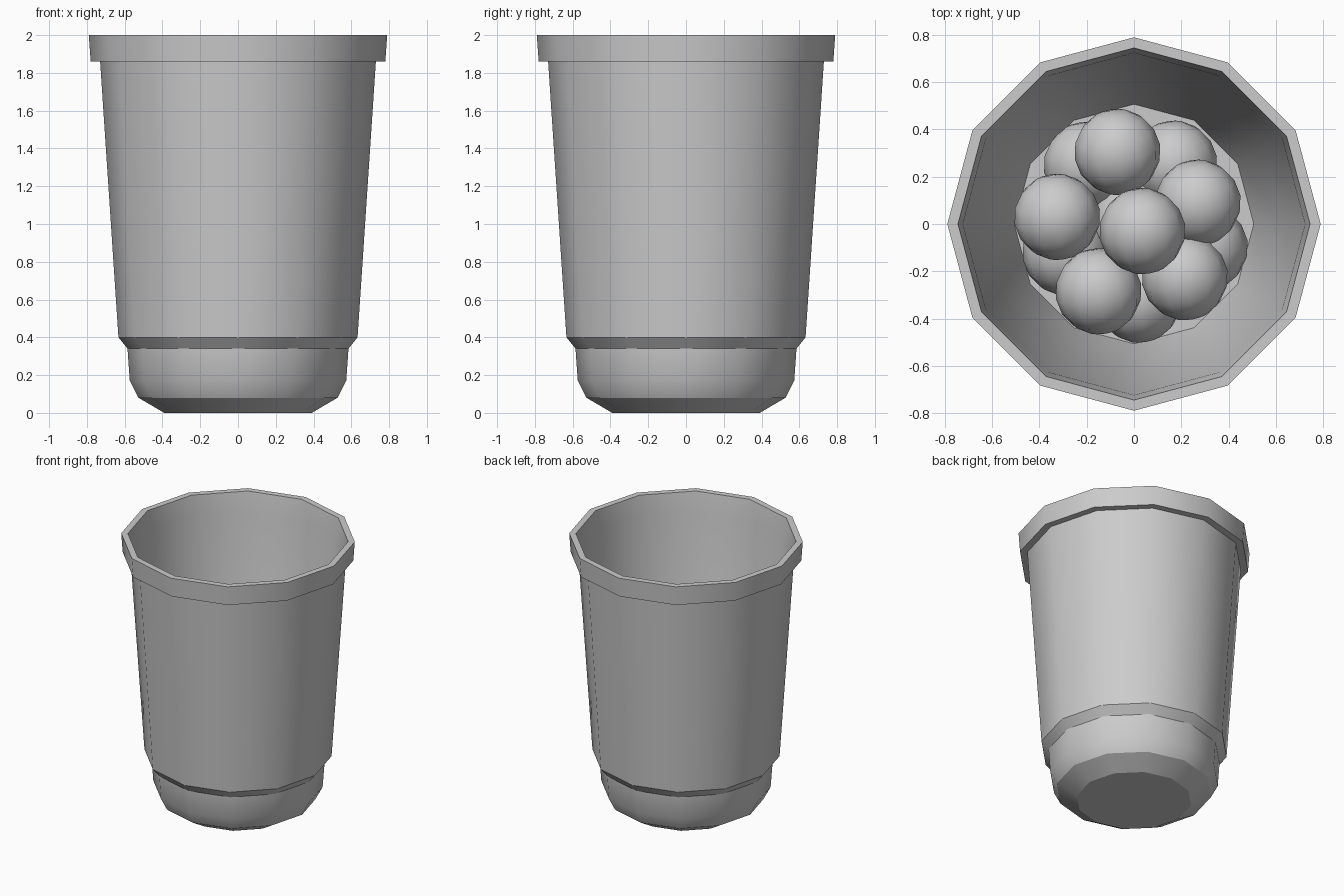
import bpy, bmesh, math
from mathutils import Matrix

if "Cube" in bpy.data.objects:
    bpy.data.objects.remove(bpy.data.objects["Cube"])

SIDES = 12


def finish(name, bm, angle):
    bmesh.ops.recalc_face_normals(bm, faces=bm.faces)
    me = bpy.data.meshes.new(name)
    bm.to_mesh(me)
    bm.free()
    ob = bpy.data.objects.new(name, me)
    bpy.context.collection.objects.link(ob)
    bpy.ops.object.select_all(action='DESELECT')
    ob.select_set(True)
    bpy.context.view_layer.objects.active = ob
    bpy.ops.object.shade_smooth_by_angle(angle=math.radians(angle))
    return ob


def lathe(name, profile):
    bm = bmesh.new()
    rings = []
    for r, z in profile:
        rings.append([bm.verts.new((r * math.cos(i * math.tau / SIDES),
                                    r * math.sin(i * math.tau / SIDES), z))
                      for i in range(SIDES)])
    for a, b in zip(rings, rings[1:]):
        for i in range(SIDES):
            j = (i + 1) % SIDES
            bm.faces.new((a[i], a[j], b[j], b[i]))
    bm.faces.new(rings[0])
    bm.faces.new(rings[-1])
    return finish(name, bm, 31)


# Cup: outside from base to lip, then down the inside to the floor
lathe("cup", [(0.39, 0), (0.527, 0.08), (0.573, 0.17), (0.585, 0.34),
              (0.633, 0.40), (0.73, 1.86), (0.78, 1.86), (0.79, 2.0),
              (0.745, 2.0), (0.724, 1.86), (0.638, 0.55), (0.507, 0.09)])

# Balls heaped in three layers at the bottom of the cup
BALLS = [
    (-0.20, 0.25, 0.28), (0.17, 0.255, 0.28), (0.30, -0.10, 0.28),
    (-0.29, -0.12, 0.28), (0.02, -0.32, 0.28), (0.0, 0.0, 0.28),
    (-0.07, 0.305, 0.57), (-0.325, 0.03, 0.57), (-0.15, -0.285, 0.57),
    (0.215, -0.225, 0.57), (0.27, 0.09, 0.57),
    (0.035, -0.03, 0.80),
]
tilt = Matrix.Rotation(math.radians(10), 4, 'Z') @ Matrix.Rotation(math.radians(-75), 4, 'X')
for n, pos in enumerate(BALLS, 1):
    bm = bmesh.new()
    bmesh.ops.create_uvsphere(bm, u_segments=12, v_segments=8, radius=0.183,
                              matrix=Matrix.Translation(pos) @ tilt)
    finish(f"ball_{n}", bm, 40)
